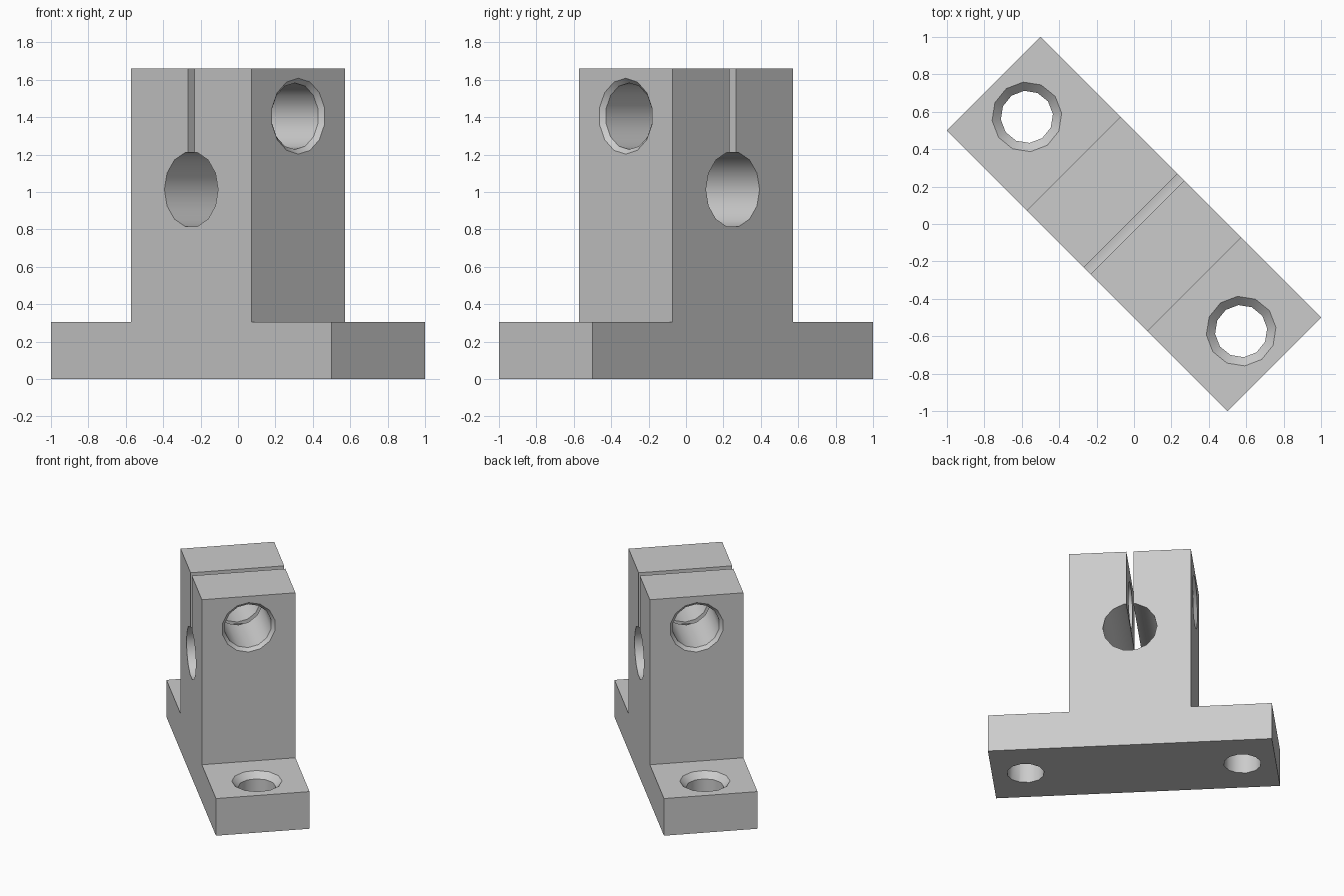
import bpy
import bmesh
from math import cos, sin, pi, radians
from mathutils import Matrix

cube = bpy.data.objects.get("Cube")
if cube:
    bpy.data.objects.remove(cube, do_unlink=True)

# Dimensions along the bracket (x), across it (y) and up (z)
BASE_HALF, BASE_H = 1.5 / 2 ** 0.5, 0.305
BLOCK_HALF, TOP = 0.456, 1.66
WIDTH_HALF = 0.5 / 2 ** 0.5
BORE_Z, BOLT_Z, FOOT_X = 1.013, 1.405, 0.81
OVER = 0.05

metal = bpy.data.materials.new("light grey metal")
metal.use_nodes = True
grey = (0.6, 0.6, 0.6, 1)
metal.diffuse_color = grey
metal.node_tree.nodes["Principled BSDF"].inputs["Base Color"].default_value = grey


def finish(bm, name):
    bmesh.ops.recalc_face_normals(bm, faces=bm.faces)
    mesh = bpy.data.meshes.new(name)
    bm.to_mesh(mesh)
    bm.free()
    mesh.materials.append(metal)
    obj = bpy.data.objects.new(name, mesh)
    bpy.context.collection.objects.link(obj)
    return obj


def turned(name, profile, sides, matrix):
    """Solid of revolution about z from (radius, height) pairs."""
    bm = bmesh.new()
    rings = [[bm.verts.new((r * cos(2 * pi * i / sides), r * sin(2 * pi * i / sides), h))
              for i in range(sides)] for r, h in profile]
    for low, high in zip(rings, rings[1:]):
        for i in range(sides):
            j = (i + 1) % sides
            bm.faces.new((low[i], low[j], high[j], high[i]))
    bm.faces.new(rings[0])
    bm.faces.new(rings[-1])
    bm.transform(matrix)
    return finish(bm, name)


# Bracket body: an inverted T extruded across its width
half = [(BASE_HALF, 0), (BASE_HALF, BASE_H), (BLOCK_HALF, BASE_H), (BLOCK_HALF, TOP)]
outline = half + [(-x, z) for x, z in reversed(half)]
bm = bmesh.new()
face = bm.faces.new([bm.verts.new((x, -WIDTH_HALF, z)) for x, z in outline])
extruded = bmesh.ops.extrude_face_region(bm, geom=[face])["geom"]
bmesh.ops.translate(bm, vec=(0, 2 * WIDTH_HALF, 0),
                    verts=[v for v in extruded if isinstance(v, bmesh.types.BMVert)])
body = finish(bm, "shaft_support_bracket")

# Shaft bore across the block
cutters = [turned("bore_cutter", [(0.203, -WIDTH_HALF - OVER), (0.203, WIDTH_HALF + OVER)], 14,
                  Matrix.Translation((0, 0, BORE_Z)) @ Matrix.Rotation(pi / 2, 4, "X"))]

# Clamping slot from the bore up through the top
bm = bmesh.new()
bmesh.ops.create_cube(bm, size=1)
bm.transform(Matrix.Translation((0, 0, (BORE_Z + TOP + OVER) / 2))
             @ Matrix.Diagonal((0.052, 1, TOP + OVER - BORE_Z, 1)))
cutters.append(finish(bm, "slot_cutter"))

# Clamp bolt hole along the block, chamfered at both ends
r, c = 0.178, 0.025
end = [(r, BLOCK_HALF - c), (r + c + OVER, BLOCK_HALF + OVER)]
cutters.append(turned("bolt_cutter", [(q, -h) for q, h in reversed(end)] + end, 14,
                      Matrix.Translation((0, 0, BOLT_Z)) @ Matrix.Rotation(pi / 2, 4, "Y")))

# Countersunk mounting holes in the feet
r, c = 0.14, 0.047
for side in (-1, 1):
    cutters.append(turned("foot_cutter",
                          [(r, -OVER), (r, BASE_H - c), (r + c + OVER, BASE_H + OVER)], 12,
                          Matrix.Translation((side * FOOT_X, 0, 0))
                          @ Matrix.Rotation(radians(21), 4, "Z")))

bpy.ops.object.select_all(action="DESELECT")
bpy.context.view_layer.objects.active = body
body.select_set(True)
for cutter in cutters:
    cutter.hide_render = True
    mod = body.modifiers.new(cutter.name, "BOOLEAN")
    mod.operation, mod.solver, mod.object = "DIFFERENCE", "EXACT", cutter
    bpy.ops.object.modifier_apply(modifier=mod.name)
    bpy.data.objects.remove(cutter, do_unlink=True)

# Turn the bracket diagonally and shade the round holes smoothly
body.data.transform(Matrix.Rotation(-pi / 4, 4, "Z"))
bpy.ops.object.shade_smooth_by_angle(angle=radians(35))
